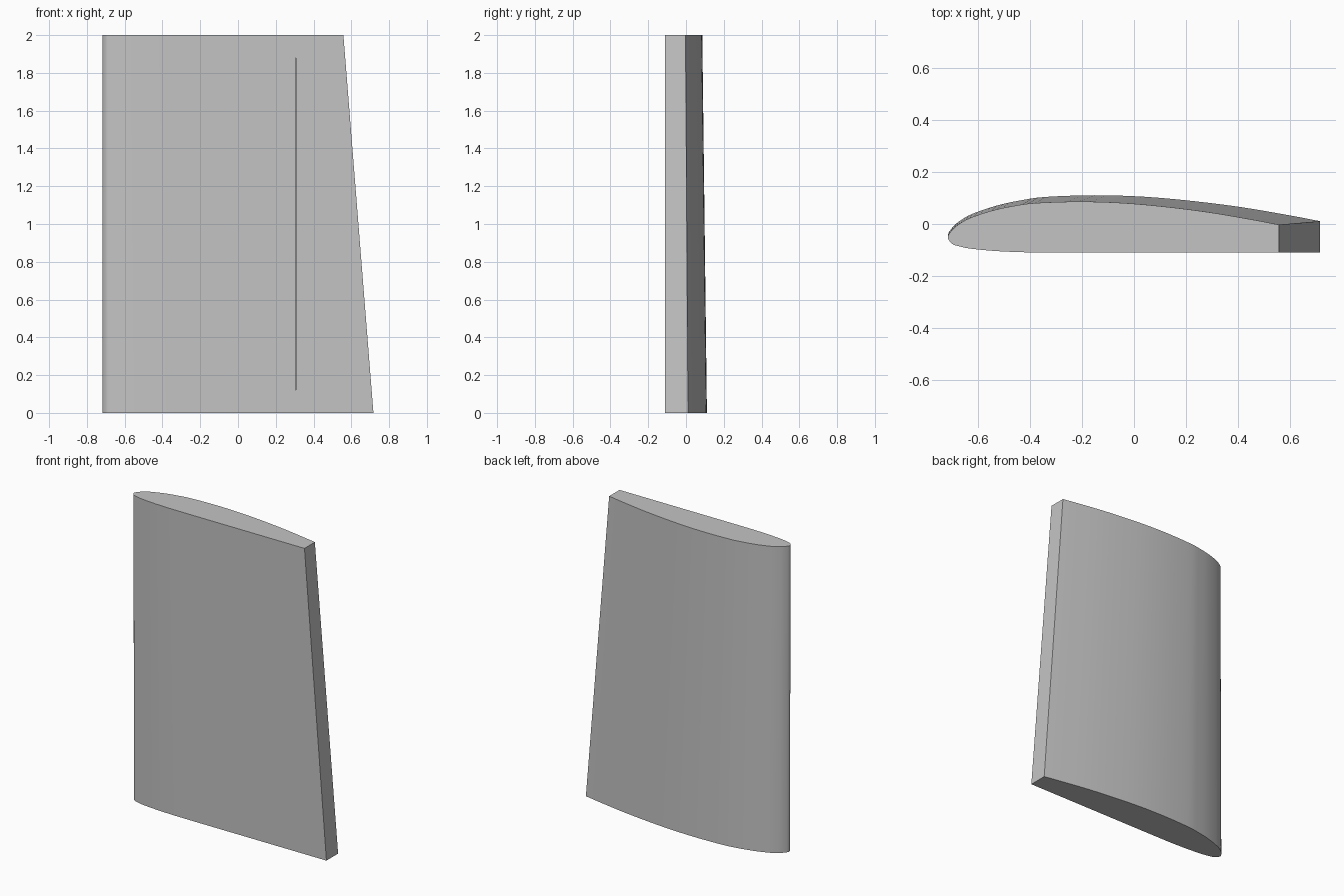
import bpy, bmesh
from mathutils import Vector

if "Cube" in bpy.data.objects:
    bpy.data.objects.remove(bpy.data.objects["Cube"])

HEIGHT = 2.0
NOSE_X, FLAT_Y = -0.717, -0.11

# Section outline in percent of chord: blunt trailing edge, over the nose, flat underside
OUTLINE = [(76, 6.4), (70, 7.55), (60, 9.25), (50, 10.52), (40, 11.4), (30, 11.7), (20, 11.36),
           (15, 10.68), (10, 9.6), (5, 7.9), (2.5, 6.5), (1.0, 5.2), (0, 3.5), (1.0, 2.0),
           (2.5, 1.47), (5, 0.93), (10, 0.42), (15, 0.15), (20, 0.03), (30, 0), (76, 0)]


def smooth_curve(points, steps=4):
    """Catmull-Rom resampling through the points."""
    p = [Vector(q) for q in points]
    p = [p[0] * 2 - p[1]] + p + [p[-1] * 2 - p[-2]]
    out = []
    for a, b, c, d in zip(p, p[1:], p[2:], p[3:]):
        for i in range(steps):
            t = i / steps
            out.append(0.5 * (2 * b + (c - a) * t + (2 * a - 5 * b + 4 * c - d) * t ** 2
                              + (3 * b - a - 3 * c + d) * t ** 3))
    return out + [p[-2]]


def make_object(name, bm, material):
    bmesh.ops.recalc_face_normals(bm, faces=bm.faces)
    mesh = bpy.data.meshes.new(name)
    bm.to_mesh(mesh)
    bm.free()
    mesh.materials.append(material)
    obj = bpy.data.objects.new(name, mesh)
    bpy.context.collection.objects.link(obj)
    return obj


grey = bpy.data.materials.new("light_grey")
grey.diffuse_color = (0.55, 0.55, 0.55, 1)
grey.use_nodes = True
grey.node_tree.nodes["Principled BSDF"].inputs["Base Color"].default_value = grey.diffuse_color

# Tapered blade: the curved part is smoothed, the straight underside is one span
section = smooth_curve(OUTLINE[:-1]) + [Vector(OUTLINE[-1])]
bm = bmesh.new()
rings = []
for z, width in ((0, 1.434), (HEIGHT, 1.275)):
    scale = width / 76
    rings.append([bm.verts.new((NOSE_X + p.x * scale, FLAT_Y + max(p.y, 0) * scale, z))
                  for p in section])
bottom, top = rings
n = len(section)
for i in range(n):
    j = (i + 1) % n
    bm.faces.new((bottom[i], bottom[j], top[j], top[i]))
bm.faces.new(bottom)
bm.faces.new(top)
blade = make_object("blade", bm, grey)

# Hairline slot in the flat side
bm = bmesh.new()
bmesh.ops.create_cube(bm, size=1)
bmesh.ops.scale(bm, vec=(0.002, 0.04, 1.76), verts=bm.verts)
bmesh.ops.translate(bm, vec=(0.305, FLAT_Y, HEIGHT / 2), verts=bm.verts)
cutter = make_object("slot_cutter", bm, grey)
cutter.hide_render = True
cutter.hide_set(True)
slot = blade.modifiers.new("slot", 'BOOLEAN')
slot.operation = 'DIFFERENCE'
slot.solver = 'EXACT'
slot.object = cutter

bpy.context.view_layer.objects.active = blade
blade.select_set(True)
bpy.ops.object.shade_smooth_by_angle(angle=0.6)
